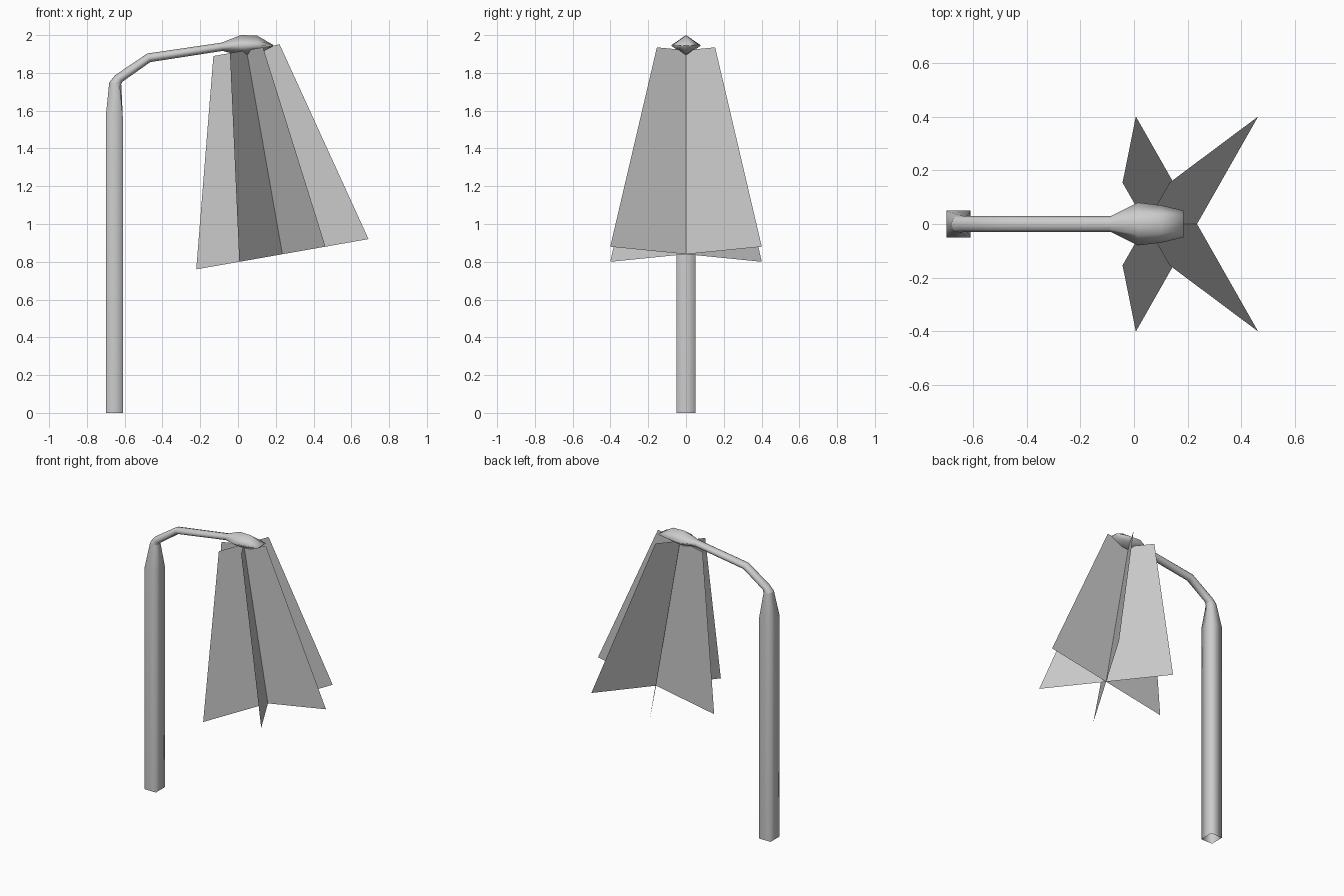
import bpy, bmesh
from math import sin, cos, pi, radians
from mathutils import Vector

cube = bpy.data.objects.get("Cube")
if cube:
    bpy.data.objects.remove(cube)

grey = bpy.data.materials.new("light_grey")
grey.use_nodes = True
colour = (0.6, 0.6, 0.6, 1)
grey.diffuse_color = colour
grey.node_tree.nodes["Principled BSDF"].inputs["Base Color"].default_value = colour


def finish(name, bm, smooth):
    mesh = bpy.data.meshes.new(name)
    bm.to_mesh(mesh)
    bm.free()
    mesh.materials.append(grey)
    for p in mesh.polygons:
        p.use_smooth = smooth
    obj = bpy.data.objects.new(name, mesh)
    bpy.context.collection.objects.link(obj)


def ring(bm, x, z, tilt, half_u, half_y, corner):
    """Eight-sided section across a path; corner 1 is square, 0.5 a diamond."""
    a = radians(tilt)
    u = Vector((-sin(a), 0, cos(a)))
    verts = []
    for k in range(8):
        c, s = cos(k * pi / 4), sin(k * pi / 4)
        if k % 2:
            c, s = [corner if v > 0 else -corner for v in (c, s)]
        verts.append(bm.verts.new(Vector((x, 0, z)) + u * half_u * c + Vector((0, half_y * s, 0))))
    return verts


def tube(name, sections, cap_end=False):
    bm = bmesh.new()
    rings = [ring(bm, *s) for s in sections]
    for r1, r2 in zip(rings, rings[1:]):
        for i in range(8):
            j = (i + 1) % 8
            bm.faces.new((r1[i], r1[j], r2[j], r2[i]))
    if cap_end:
        bm.faces.new(rings[-1])
    bmesh.ops.recalc_face_normals(bm, faces=bm.faces)
    finish(name, bm, True)


# Square post with tapered shoulder, bent arm and diamond-section lamp head
neck = (-0.65, 1.745, 82, 0.032, 0.032, 0.75)
arm_end = (-0.085, 1.938, 9, 0.022, 0.03, 0.7)
tube("post", [(-0.655, 0, 90, 0.045, 0.05, 1),
              (-0.655, 1.57, 90, 0.045, 0.05, 1), neck])
tube("arm", [neck, (-0.632, 1.77, 50, 0.026, 0.03, 0.7),
             (-0.472, 1.88, 20, 0.024, 0.03, 0.7), arm_end])
tube("lamp_head", [arm_end, (0.015, 1.945, 0, 0.055, 0.08, 0.5),
                   (0.10, 1.948, 0, 0.05, 0.07, 0.5),
                   (0.185, 1.945, 0, 0.004, 0.05, 0.5)], cap_end=True)

# Three crossing light-beam sheets around a tilted axis
top, bottom = Vector((0.045, 0, 1.92)), Vector((0.235, 0, 0.84))
side = Vector((0.985, 0, 0.173))
for n in range(3):
    a = n * pi / 3
    d = side * cos(a) + Vector((0, sin(a), 0))
    bm = bmesh.new()
    corners = (top - d * 0.178, bottom - d * 0.463, bottom + d * 0.463, top + d * 0.178)
    bm.faces.new([bm.verts.new(p) for p in corners])
    finish(f"beam_sheet_{n + 1}", bm, False)
